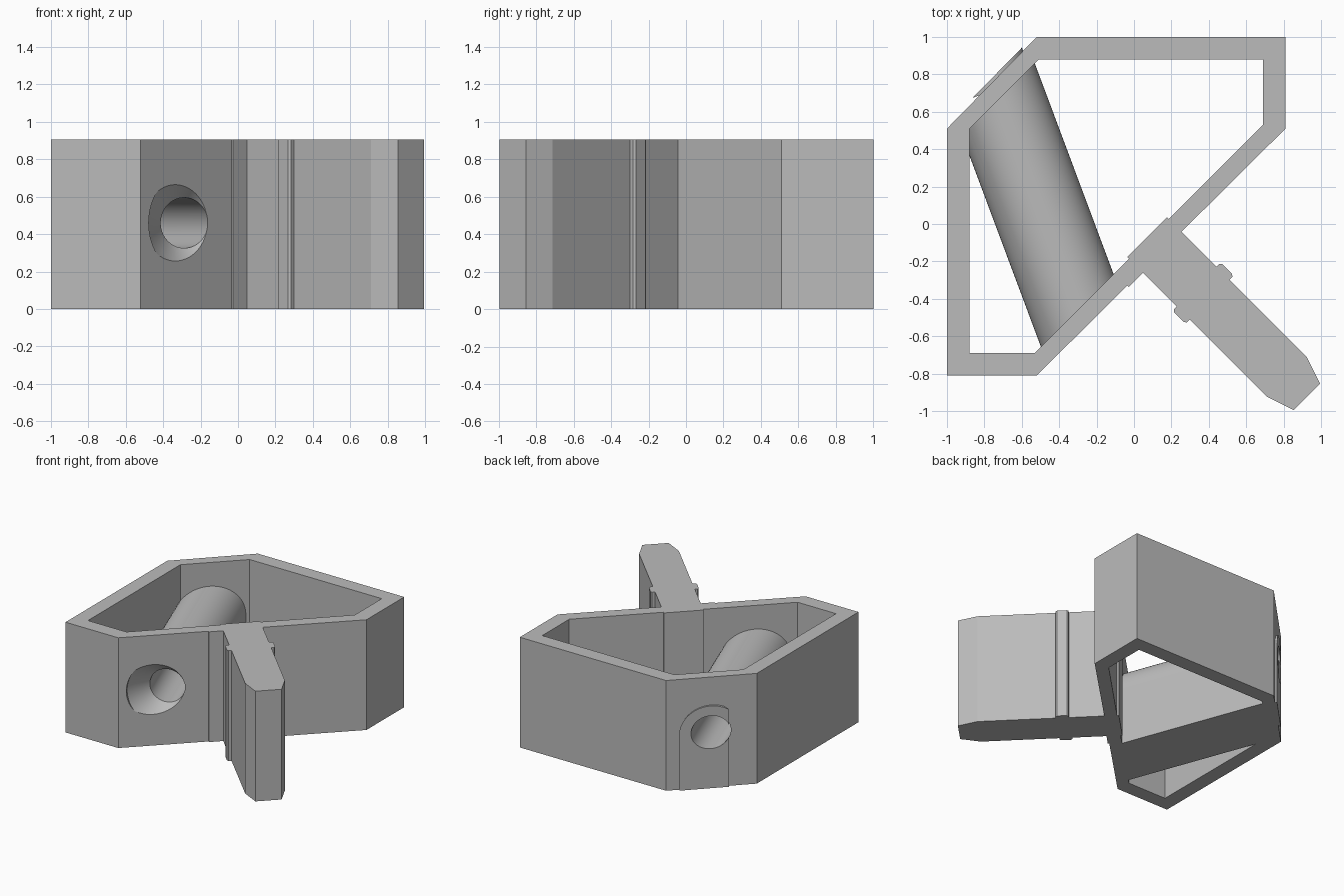
import bpy, bmesh, math
from mathutils import Matrix, Vector

if "Cube" in bpy.data.objects:
    bpy.data.objects.remove(bpy.data.objects["Cube"])

HEIGHT = 0.905
BORE_Z = 0.46

grey = bpy.data.materials.new("plain grey")
grey.use_nodes = True
grey.diffuse_color = (0.5, 0.5, 0.5, 1)
grey.node_tree.nodes["Principled BSDF"].inputs["Base Color"].default_value = (0.5, 0.5, 0.5, 1)


def finish(name, bm, matrix):
    bmesh.ops.transform(bm, matrix=matrix, verts=bm.verts)
    bmesh.ops.recalc_face_normals(bm, faces=bm.faces)
    mesh = bpy.data.meshes.new(name)
    bm.to_mesh(mesh)
    bm.free()
    mesh.materials.append(grey)
    obj = bpy.data.objects.new(name, mesh)
    bpy.context.collection.objects.link(obj)
    return obj


def prism(name, points, low, high, matrix=Matrix()):
    """Extrude a flat outline along the local z axis."""
    bm = bmesh.new()
    face = bm.faces.new([bm.verts.new((x, y, low)) for x, y in points])
    top = bmesh.ops.extrude_face_region(bm, geom=[face])["geom"]
    verts = [v for v in top if isinstance(v, bmesh.types.BMVert)]
    bmesh.ops.translate(bm, verts=verts, vec=(0, 0, high - low))
    return finish(name, bm, matrix)


def lathe(name, profile, matrix, steps=64):
    """Revolve (radius, distance) points around the local z axis."""
    bm = bmesh.new()
    verts = [bm.verts.new((r, 0, d)) for r, d in profile]
    edges = [bm.edges.new(pair) for pair in zip(verts, verts[1:])]
    bmesh.ops.spin(bm, geom=verts + edges, cent=(0, 0, 0), axis=(0, 0, 1),
                   angle=math.tau, steps=steps)
    bmesh.ops.remove_doubles(bm, verts=bm.verts, dist=0.0001)
    return finish(name, bm, matrix)


def combine(target, tool, operation):
    """Apply a boolean and discard the tool object."""
    tool.hide_render = True
    mod = target.modifiers.new(operation.lower(), "BOOLEAN")
    mod.operation, mod.object, mod.solver = operation, tool, "EXACT"
    bpy.context.view_layer.objects.active = target
    bpy.ops.object.modifier_apply(modifier=mod.name)
    bpy.data.objects.remove(tool)


def smooth(obj):
    bpy.ops.object.select_all(action="DESELECT")
    obj.select_set(True)
    bpy.context.view_layer.objects.active = obj
    bpy.ops.object.shade_smooth_by_angle(angle=math.radians(20))


# Six-sided frame wall
outer = [(-1, 0.51), (-1, -0.81), (-0.52, -0.81), (0.81, 0.51), (0.81, 1), (-0.52, 1)]
inner = [(-0.88, 0.51), (-0.88, -0.69), (-0.53, -0.69), (0.69, 0.53), (0.69, 0.88), (-0.51, 0.88)]
middle = [((a + c) / 2, (b + d) / 2) for (a, b), (c, d) in zip(outer, inner)]
frame = prism("frame", outer, 0, HEIGHT)
combine(frame, prism("frame_opening", inner, -0.1, 1), "DIFFERENCE")

# Axis of the slanted bore: local x across, y up, z towards the front
turn = math.radians(20.5)
across = Vector((math.cos(turn), math.sin(turn), 0))
along = Vector((math.sin(turn), -math.cos(turn), 0))
axis = Matrix.Translation((-0.265, -0.565, BORE_Z)) @ Matrix(
    (across, (0, 0, 1), along)).transposed().to_4x4()


def arch(radius):
    """Round-topped outline that reaches the floor."""
    arc = [(radius * math.cos(math.pi * i / 32), radius * math.sin(math.pi * i / 32))
           for i in range(33)]
    return [(-radius, -BORE_Z), (radius, -BORE_Z)] + arc


# Round-topped tunnel crossing the frame
tunnel = prism("tunnel", arch(0.25), -2, 0.5, axis)
combine(tunnel, prism("tunnel_limit", middle, -0.1, 1), "INTERSECT")
combine(frame, tunnel, "UNION")

# Thin arched pad on the slanted back corner
shifted = [(x - 0.012, y + 0.012) if i in (0, 5) else (x, y) for i, (x, y) in enumerate(outer)]
pad = prism("back_pad", arch(0.215), -2, -1.37, axis)
combine(pad, prism("pad_limit", shifted, -0.1, 1), "INTERSECT")
combine(frame, pad, "UNION")

# Bore with a flared front mouth
bore = lathe("bore", [(0, -2), (0.135, -2), (0.135, -0.063), (0.225, 0.036),
                      (0.27, 0.09), (0.27, 0.5), (0, 0.5)], axis)
combine(frame, bore, "DIFFERENCE")
smooth(frame)

# Tongue: local x runs outwards, local y across its width
diagonal = Matrix.Rotation(math.radians(-45), 4, "Z")
side = [(0.1, 0.15), (0.474, 0.15), (0.474, 0.172), (0.486, 0.182), (0.56, 0.182),
        (0.572, 0.172), (0.572, 0.15), (1.157, 0.15), (1.308, 0.099)]
tongue = prism("tongue", side + [(x, -y) for x, y in reversed(side)], 0, HEIGHT, diagonal)

# Shallow step beside the tongue root
step = [(0.15, -0.258), (0.219, -0.258), (0.219, -0.14), (0.15, -0.14)]
prism("root_step", step, 0, HEIGHT, diagonal)
